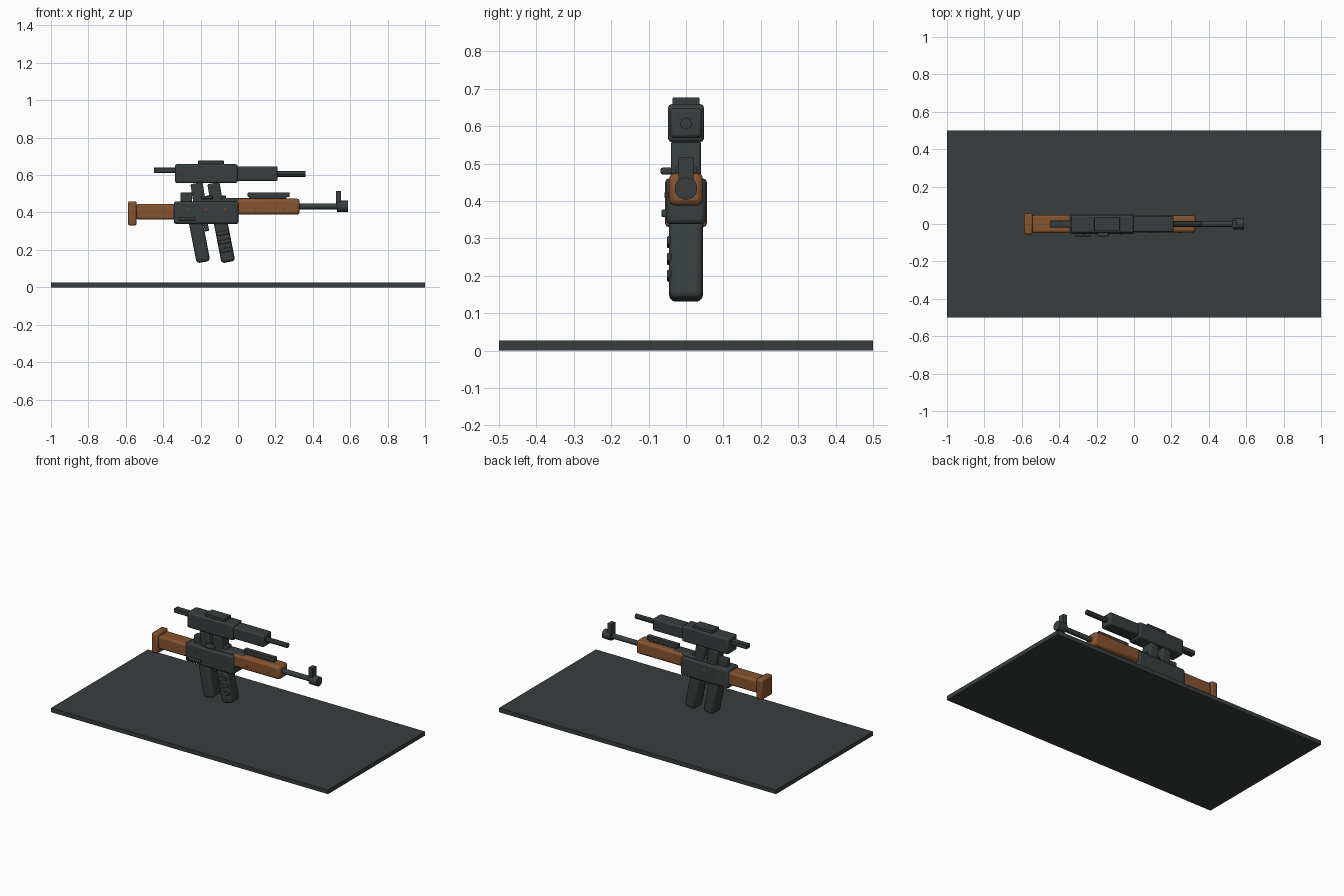
import bpy, math
from mathutils import Vector

if "Cube" in bpy.data.objects:
    bpy.data.objects.remove(bpy.data.objects["Cube"])


def material(name, colour):
    m = bpy.data.materials.new(name)
    m.diffuse_color = (*colour, 1)
    m.use_nodes = True
    m.node_tree.nodes["Principled BSDF"].inputs["Base Color"].default_value = m.diffuse_color
    return m


METAL = material("dark gunmetal", (0.040, 0.048, 0.048))
WOOD = material("brown wood", (0.235, 0.088, 0.028))
PIN = material("copper pin", (0.20, 0.06, 0.025))


def finish(ob, name, mat, bevel=0.0, segments=2):
    ob.name = name
    ob.data.materials.append(mat)
    if bevel:
        mod = ob.modifiers.new("bevel", 'BEVEL')
        mod.width, mod.segments = bevel, segments
        mod.limit_method = 'ANGLE'
    return ob


def box(name, x, y, z, mat=METAL, bevel=0.0, segments=2):
    """Box from (min, max) ranges along each axis."""
    bpy.ops.mesh.primitive_cube_add(size=1)
    ob = bpy.context.object
    centre = Vector([(a + b) / 2 for a, b in (x, y, z)])
    for v in ob.data.vertices:
        v.co = Vector([c * (b - a) for c, (a, b) in zip(v.co, (x, y, z))])
    ob.location = centre
    return finish(ob, name, mat, bevel, segments)


def rod(name, start, end, radius, sides=12, mat=METAL):
    """Cylinder between two points."""
    a, b = Vector(start), Vector(end)
    bpy.ops.mesh.primitive_cylinder_add(vertices=sides, radius=radius,
                                        depth=(b - a).length, location=(a + b) / 2)
    ob = bpy.context.object
    ob.rotation_euler = (b - a).to_track_quat('Z', 'Y').to_euler()
    return finish(ob, name, mat)


def tilted(name, x, z, width, depth, length, angle, bevel):
    """Box leaning along x, centred on (x, z)."""
    ob = box(name, (x - width / 2, x + width / 2), (-depth, depth),
             (z - length / 2, z + length / 2), METAL, bevel, 3)
    ob.rotation_euler.y = math.radians(-angle)
    return ob


# Display plate
box("base_plate", (-1, 1), (-.5, .5), (0, .027))

# Wooden furniture
box("butt_pad", (-.588, -.542), (-.056, .056), (.33, .46), WOOD, .010)
box("stock", (-.545, -.335), (-.048, .048), (.362, .446), WOOD, .012)
box("handguard", (-.01, .33), (-.046, .046), (.388, .474), WOOD, .015)

# Receiver and its top cover
box("receiver", (-.343, .003), (-.054, .054), (.338, .46), METAL, .012)
box("top_cover", (-.225, .068), (-.038, .038), (.445, .478), METAL, .010)
box("rear_sight", (-.307, -.245), (-.02, .02), (.45, .506), METAL, .004)
box("cover_step", (-.17, -.065), (-.03, .03), (.47, .492), METAL, .004)
box("top_rail", (.052, .275), (-.014, .014), (.482, .508), METAL, .003)
box("rail_foot", (.06, .26), (-.009, .009), (.465, .485))

# Barrel, muzzle and front sight
rod("barrel", (.32, 0, .433), (.54, 0, .433), .016)
rod("muzzle", (.53, 0, .433), (.587, 0, .433), .030, 16)
box("front_sight", (.524, .552), (-.02, .02), (.44, .516))

# Leaning grip and magazine, with the scope mounts above
for name, x in (("grip", -.208), ("magazine", -.075)):
    tilted(name, x, .255, .074, .045, .245, 11, .017)
for name, x in (("rear_mount", -.213), ("front_mount", -.122)):
    tilted(name, x, .50, .066, .040, .115, 9, .008)

# Magazine ribs
for i in range(3):
    z = .29 - i * .045
    rib = box("magazine_rib", (-.115 + i * .010, -.050 + i * .010),
              (-.051, -.040), (z - .011, z + .011), METAL, .004)
    rib.rotation_euler.y = math.radians(-11)

# Trigger and side controls
trigger = box("trigger", (-.182, -.158), (-.008, .008), (.30, .345), METAL, .003)
trigger.rotation_euler.y = math.radians(-11)
box("selector_lever", (-.315, -.23), (-.066, -.05), (.357, .377), METAL, .004)
box("bolt_handle", (-.195, -.135), (-.068, -.03), (.471, .489), METAL, .005)

# Pins through the receiver and handguard
for x in (-.27, -.17, -.07):
    rod("receiver_pin", (x, -.058, .416), (x, .054, .416), .007, 10, PIN)
for x in (.095, .25):
    rod("handguard_pin", (x, -.048, .416), (x, .046, .416), .007, 10, PIN)

# Scope
box("scope_body", (-.336, -.002), (-.048, .048), (.557, .659), METAL, .010)
box("scope_front", (-.01, .212), (-.042, .042), (.569, .647), METAL, .008)
box("scope_turret", (-.214, -.075), (-.036, .036), (.65, .677), METAL, .003)
rod("scope_tip", (.205, 0, .607), (.36, 0, .607), .016, 8)
box("scope_rear", (-.45, -.33), (-.018, .018), (.612, .640), METAL, .003)

# Keep edges sharp
bpy.ops.object.select_all(action='SELECT')
bpy.ops.object.shade_smooth_by_angle(angle=math.radians(30))
